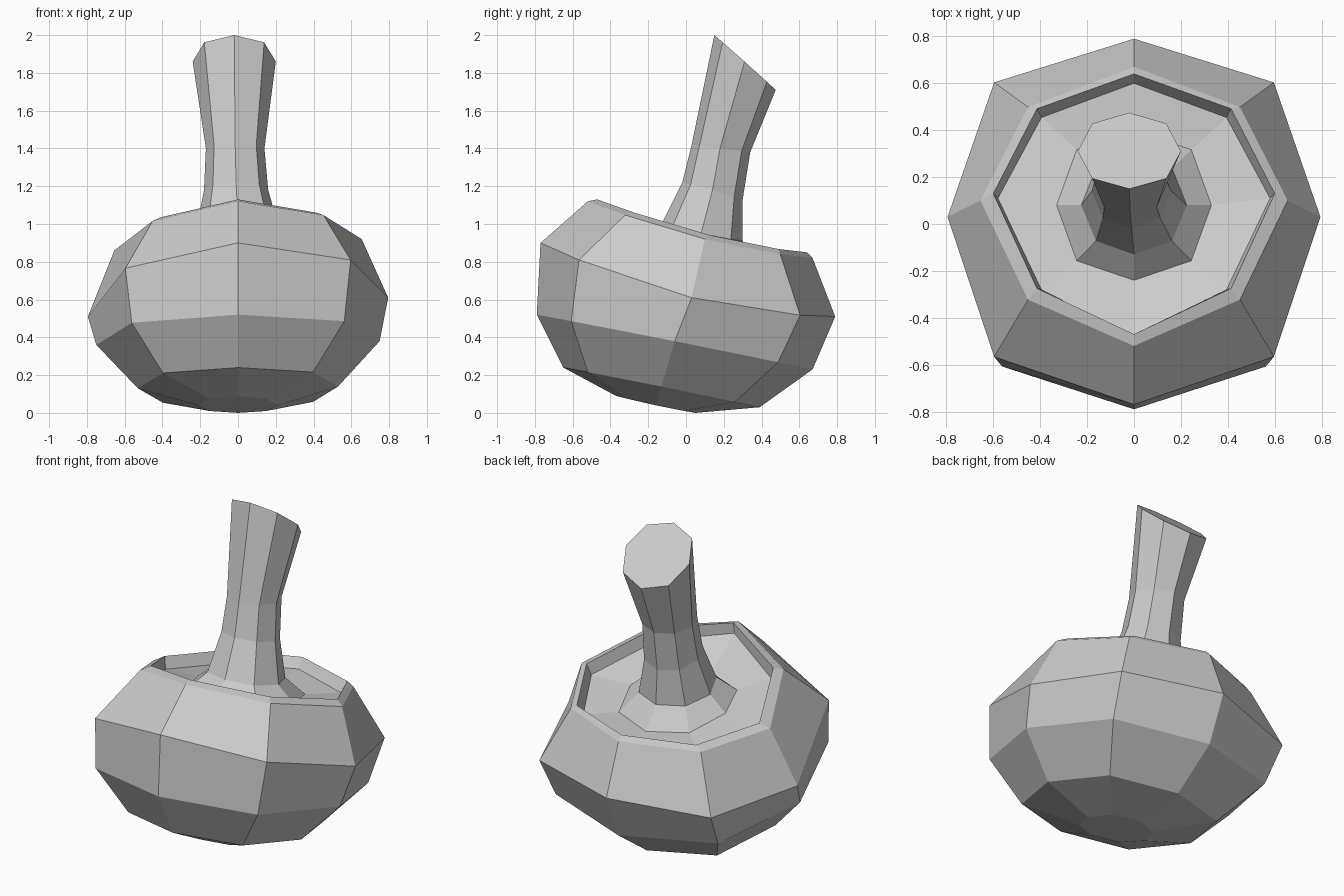
import bpy, bmesh, math

if "Cube" in bpy.data.objects:
    bpy.data.objects.remove(bpy.data.objects["Cube"])

SIDES = 8


def ring(front, back, side, z_left, cx=0.0, k=0.72):
    """Tilted, gently bent octagon: front/back are (y, z), side is (x radius, y, z)."""
    (fy, fz), (by, bz), (rx, sy, sz) = front, back, side
    corner = {0: 0, 1: k, 2: 1}
    pts = []
    for i in range(SIDES):
        a = 2 * math.pi * i / SIDES
        c, s = round(math.cos(a), 6), round(math.sin(a), 6)
        # push diagonal corners out by factor k
        if i % 2:
            c, s = math.copysign(k, c), math.copysign(k, s)
        mid_z = sz if c >= 0 else z_left
        y = sy + (by - fy) / 2 * s + ((fy + by) / 2 - sy) * s * s
        z = mid_z + (bz - fz) / 2 * s + ((fz + bz) / 2 - mid_z) * s * s
        pts.append((cx + rx * c, y, z))
    return pts


def loft(name, rings, cap_start=False, cap_end=False):
    bm = bmesh.new()
    loops = [[bm.verts.new(p) for p in r] for r in rings]
    for lo, hi in zip(loops, loops[1:]):
        for i in range(SIDES):
            j = (i + 1) % SIDES
            bm.faces.new((lo[i], lo[j], hi[j], hi[i]))
    if cap_start:
        bm.faces.new(loops[0][::-1])
    if cap_end:
        bm.faces.new(loops[-1])
    mesh = bpy.data.meshes.new(name)
    bm.to_mesh(mesh)
    bm.free()
    obj = bpy.data.objects.new(name, mesh)
    bpy.context.collection.objects.link(obj)
    return obj


# Ring where the sunken top meets the stem
stem_foot = ring((-0.24, 0.90), (0.40, 0.78), (0.33, 0.08, 0.86), 0.86, k=0.74)

# Squat leaning body: bottom, belly, rim and sunken top
loft("body", [
    ring((-0.37, 0.09), (0.05, 0.00), (0.21, -0.16, 0.04), 0.04),
    ring((-0.65, 0.24), (0.39, 0.03), (0.53, -0.13, 0.14), 0.13, k=0.75),
    ring((-0.79, 0.52), (0.67, 0.23), (0.75, -0.06, 0.38), 0.36, k=0.75),
    ring((-0.77, 0.90), (0.79, 0.51), (0.795, 0.03, 0.61), 0.51, k=0.75),
    ring((-0.52, 1.12), (0.67, 0.82), (0.655, 0.10, 0.92), 0.86, k=0.69),
    ring((-0.47, 1.13), (0.64, 0.85), (0.60, 0.13, 0.94), 0.89, k=0.69),
    ring((-0.48, 1.06), (0.60, 0.79), (0.58, 0.11, 0.87), 0.82, k=0.68),
    stem_foot,
], cap_start=True)

# Stem: flared foot, narrow waist, slanted cut at the top
loft("stem", [
    stem_foot,
    ring((-0.13, 1.00), (0.30, 0.91), (0.225, 0.08, 0.95), 0.95),
    ring((-0.02, 1.22), (0.30, 1.13), (0.17, 0.14, 1.18), 1.18, cx=-0.01),
    ring((0.03, 1.42), (0.34, 1.38), (0.155, 0.18, 1.40), 1.40, cx=-0.015),
    ring((0.15, 2.00), (0.475, 1.71), (0.22, 0.31, 1.86), 1.86, cx=-0.02),
], cap_end=True)
